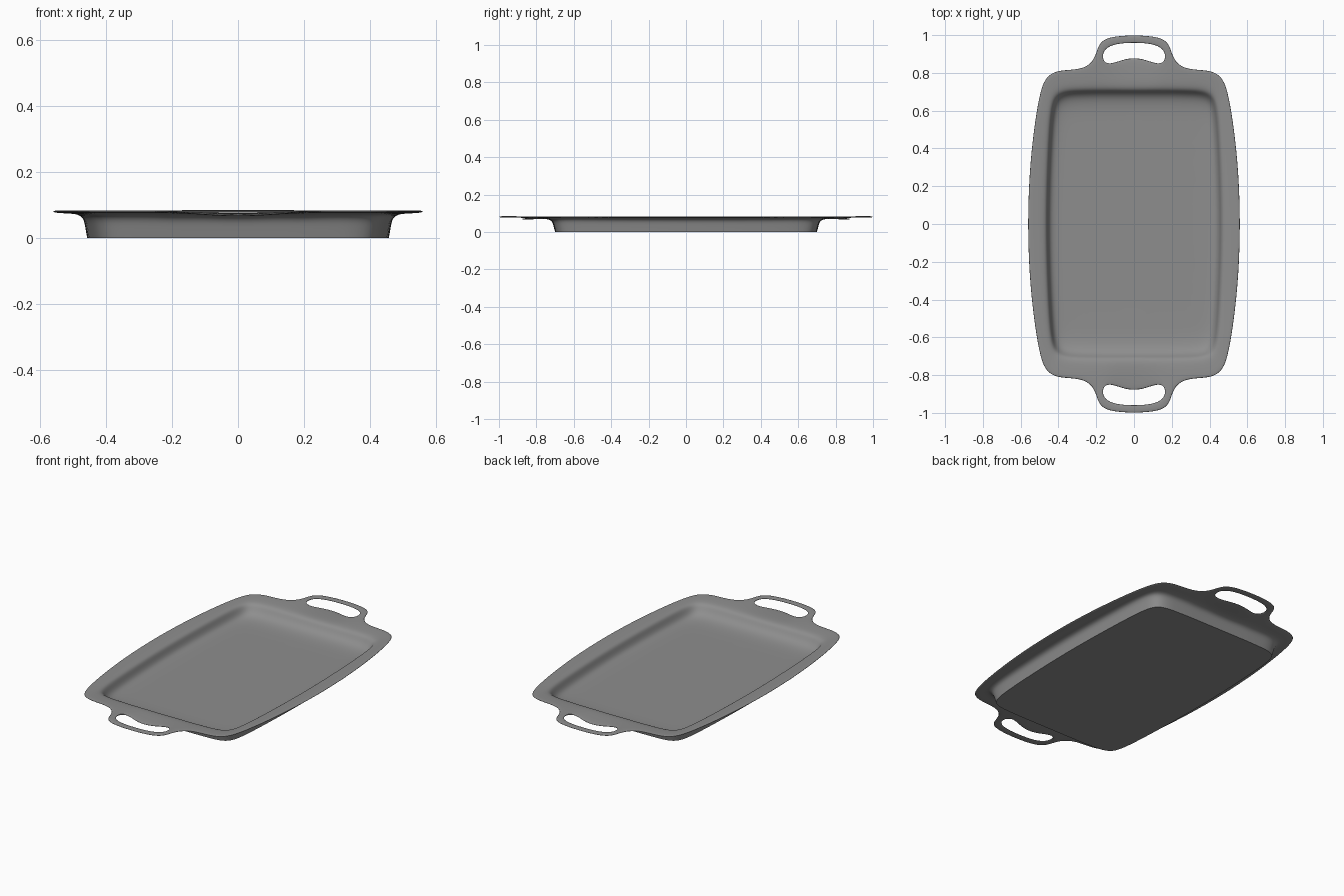
import bpy
import bmesh

if "Cube" in bpy.data.objects:
    bpy.data.objects.remove(bpy.data.objects["Cube"], do_unlink=True)

# One flat grey for the whole tray
grey = bpy.data.materials.new("tray grey")
grey.use_nodes = True
colour = (0.27, 0.27, 0.27, 1)
grey.diffuse_color = colour
grey.node_tree.nodes["Principled BSDF"].inputs["Base Color"].default_value = colour

# Quarter outlines from the long side round to the handle end
rim = [(.565, 0), (.556, .27), (.532, .5), (.503, .68), (.472, .78), (.41, .815),
       (.32, .818), (.25, .832), (.212, .875), (.135, .843), (.06, .874), (0, .884)]
wall = [(.472, 0), (.466, .27), (.455, .5), (.443, .63), (.42, .695), (.36, .714),
        (.30, .717), (.24, .719), (.185, .72), (.12, .72), (.06, .72), (0, .72)]
handle_outer = [(.194, .935), (.172, .972), (.12, .994), (0, 1.003)]
handle_inner = [(.165, .862), (.165, .915), (.115, .952), (0, .96)]
RIM_TOP, THICK = .085, .008
BASE = 8                      # rim index where the handle starts
lip_drop = {9: .004, 10: .011, 11: .012}

bm = bmesh.new()


def scaled(sx, sy, z):
    return [bm.verts.new((x * sx, y * sy, z)) for x, y in wall]


def flange(t, z):
    """Ring between the wall (t = 0) and the rim outline (t = 1)."""
    return [bm.verts.new((a + (c - a) * t, b + (d - b) * t, z - lip_drop.get(i, 0) * t))
            for i, ((a, b), (c, d)) in enumerate(zip(wall, rim))]


def bridge(a, b, skip=()):
    for i in range(len(a) - 1):
        if i not in skip:
            bm.faces.new((a[i], a[i + 1], b[i + 1], b[i]))


# Inside of the basin, flange, underside and foot
rings = [scaled(.70, .70, .008), scaled(.88, .85, .009), scaled(.95, .94, .022),
         scaled(.975, .975, .055), scaled(.995, .995, .078),
         flange(.5, .082), flange(1, RIM_TOP), flange(1, RIM_TOP - THICK),
         flange(.5, .075), scaled(1, 1, .072), scaled(.985, .985, .036),
         scaled(.972, .972, 0), scaled(.85, .85, 0)]
top, under, foot = rings[6], rings[7], rings[11]
for a, b in zip(rings, rings[1:]):
    bridge(a, b, (BASE,) if a is top else ())

# Floor and foot centres
floor = bm.faces.new(rings[0] + [bm.verts.new((0, 0, .008))])
bm.faces.new(rings[-1] + [bm.verts.new((0, 0, 0))])


# Handle loop, joined to the rim
def strip(points, z, start):
    return [start] + [bm.verts.new((x, y, z)) for x, y in points]


low = RIM_TOP - THICK
out_top, out_low = strip(handle_outer, RIM_TOP, top[BASE]), strip(handle_outer, low, under[BASE])
in_top, in_low = strip(handle_inner, RIM_TOP, top[BASE + 1]), strip(handle_inner, low, under[BASE + 1])
for a, b in ((out_top, in_top), (in_top, in_low), (in_low, out_low), (out_low, out_top)):
    bridge(a, b)

# Consistent normals, and a crisp edge round the foot
bmesh.ops.recalc_face_normals(bm, faces=bm.faces)
floor.normal_update()
if floor.normal.z < 0:
    bmesh.ops.reverse_faces(bm, faces=bm.faces)
for f in bm.faces:
    f.smooth = True
crease = bm.edges.layers.float.new("crease_edge")
for a, b in zip(foot, foot[1:]):
    edge = bm.edges.get((a, b))
    edge[crease] = 1
    edge.smooth = False

mesh = bpy.data.meshes.new("serving_tray")
bm.to_mesh(mesh)
bm.free()
mesh.materials.append(grey)
tray = bpy.data.objects.new("serving_tray", mesh)
bpy.context.collection.objects.link(tray)

# Mirror the quarter to all sides, then smooth it
mirror = tray.modifiers.new("mirror", 'MIRROR')
mirror.use_axis = (True, True, False)
mirror.merge_threshold = .0005
subdivide = tray.modifiers.new("subdivide", 'SUBSURF')
subdivide.levels = subdivide.render_levels = 2
